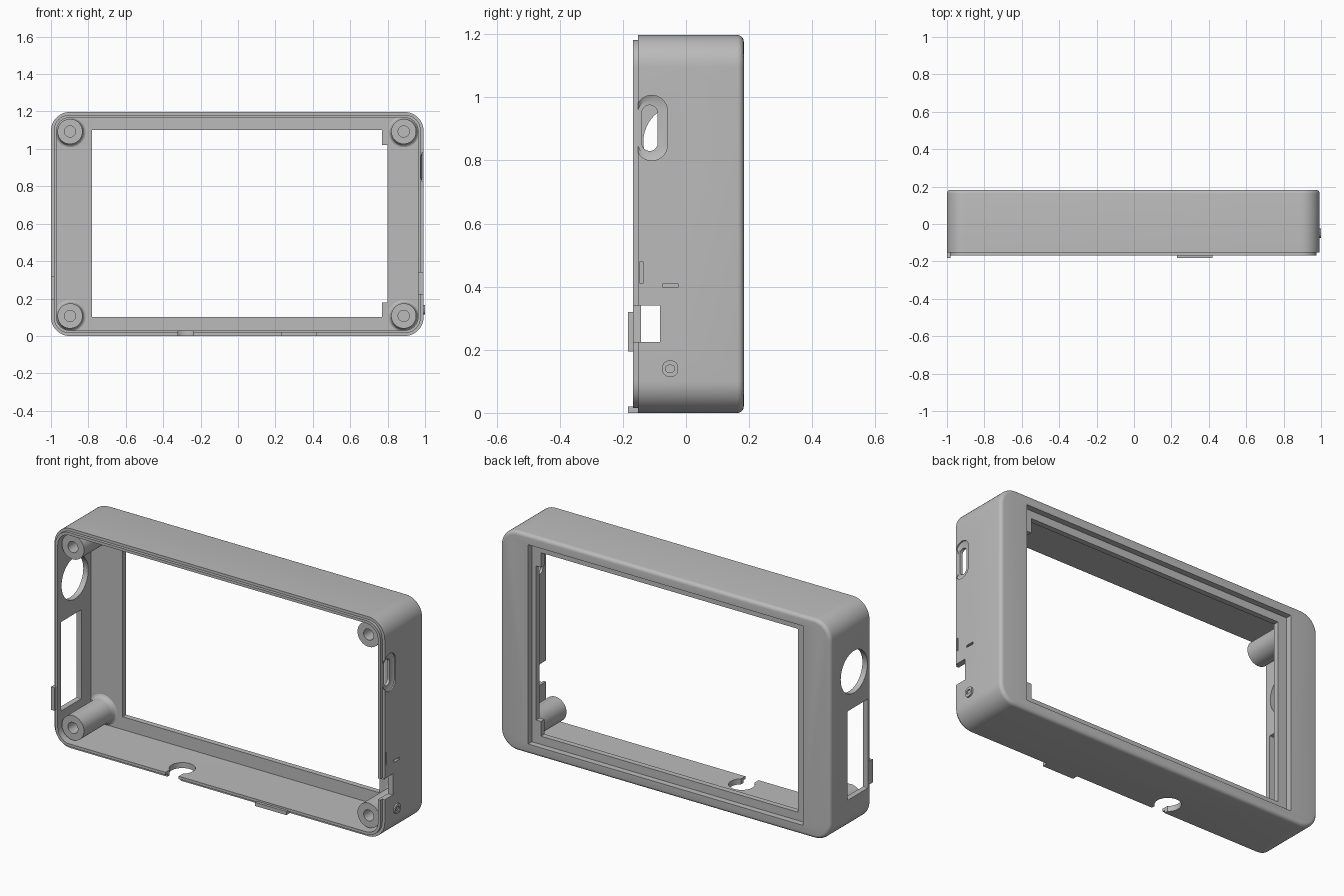
import bpy
import bmesh
import math
from mathutils import Matrix

if "Cube" in bpy.data.objects:
    bpy.data.objects.remove(bpy.data.objects["Cube"], do_unlink=True)

grey = bpy.data.materials.new("plain grey")
grey.use_nodes = True
colour = (0.5, 0.5, 0.5, 1)
grey.diffuse_color = colour
grey.node_tree.nodes["Principled BSDF"].inputs["Base Color"].default_value = colour

LEFT, RIGHT, TOP = -1.0, 0.992, 1.197
FRONT, STEP, LIP, BACK = -0.183, -0.152, -0.168, 0.183
PLATE = 0.12
CORNER, WALL, LIP_INSET = 0.1, 0.03, 0.015


def finish(name, bm):
    bmesh.ops.remove_doubles(bm, verts=bm.verts, dist=1e-5)
    bmesh.ops.recalc_face_normals(bm, faces=bm.faces)
    mesh = bpy.data.meshes.new(name)
    bm.to_mesh(mesh)
    bm.free()
    mesh.materials.append(grey)
    obj = bpy.data.objects.new(name, mesh)
    bpy.context.collection.objects.link(obj)
    return obj


def outline(u0, u1, v0, v1, r):
    """Rectangle with rounded corners."""
    steps = 12 if r else 0
    pts = []
    for k, (u, v) in enumerate([(u1 - r, v1 - r), (u0 + r, v1 - r),
                                (u0 + r, v0 + r), (u1 - r, v0 + r)]):
        for i in range(steps + 1):
            a = math.pi / 2 * (k + i / max(steps, 1))
            pts.append((u + r * math.cos(a), v + r * math.sin(a)))
    return pts


def loft(name, axis, sections):
    """Solid through rounded rectangles (depth, u0, u1, v0, v1, radius)."""
    place = {"X": lambda u, v, w: (w, u, v),
             "Y": lambda u, v, w: (u, w, v),
             "Z": lambda u, v, w: (u, v, w)}[axis]
    bm = bmesh.new()
    rings = [[bm.verts.new(place(u, v, w)) for u, v in outline(*rect)]
             for w, *rect in sections]
    for a, b in zip(rings, rings[1:]):
        for i in range(len(a)):
            j = (i + 1) % len(a)
            bm.faces.new((a[i], a[j], b[j], b[i]))
    bm.faces.new(rings[0])
    bm.faces.new(rings[-1])
    return finish(name, bm)


def prism(name, axis, w0, w1, *rect):
    return loft(name, axis, [(w0, *rect), (w1, *rect)])


def case_section(y, inset):
    return (y, LEFT + inset, RIGHT - inset, inset, TOP - inset, CORNER - inset)


def activate(obj):
    bpy.ops.object.select_all(action="DESELECT")
    obj.select_set(True)
    bpy.context.view_layer.objects.active = obj


def cut(target, cutter):
    cutter.hide_render = True
    mod = target.modifiers.new("cut", "BOOLEAN")
    mod.operation = "DIFFERENCE"
    mod.solver = "EXACT"
    mod.object = cutter
    activate(target)
    bpy.ops.object.modifier_apply(modifier=mod.name)
    bpy.data.objects.remove(cutter, do_unlink=True)


def smooth(obj):
    activate(obj)
    bpy.ops.object.shade_smooth_by_angle(angle=math.radians(30))


# Outer case with a stepped front lip and a softly rounded back edge
EDGE = 0.02
sections = [case_section(LIP, LIP_INSET), case_section(STEP, LIP_INSET),
            case_section(STEP, 0)]
for i in range(6):
    a = math.pi / 2 * i / 5
    sections.append(case_section(BACK - EDGE + EDGE * math.sin(a),
                                 EDGE - EDGE * math.cos(a)))
case = loft("case", "Y", sections)

# Hollow interior, screen window with corner tabs, and back recess
cut(case, loft("hollow", "Y", [case_section(-0.4, WALL), case_section(PLATE, WALL)]))
cut(case, prism("window", "Y", 0, 0.4, -0.78, 0.77, 0.1, 1.1, 0))
cut(case, prism("window_side", "Y", 0, 0.4, 0.7, 0.8, 0.18, 1.02, 0))
cut(case, prism("back_recess", "Y", 0.15, 0.4, -0.833, 0.825, 0.055, 1.142, 0))

# Round port and long port in the right wall
cut(case, prism("round_port", "X", -1.2, -0.9, -0.135, 0.095, 0.745, 0.975, 0.115))
cut(case, prism("long_port", "X", -1.2, -0.9, -0.142, 0.035, 0.18, 0.665, 0.004))

# Left wall: flared oval socket, open notch and two shallow slits
cut(case, loft("socket_flare", "X", [
    (1.1, -0.158, -0.059, 0.8, 1.006, 0.049),
    (0.985, -0.158, -0.059, 0.8, 1.006, 0.049),
    (0.978, -0.153, -0.073, 0.816, 0.99, 0.04)]))
cut(case, prism("socket_hole", "X", 0.9, 1.1, -0.14, -0.09, 0.83, 0.975, 0.0249))
cut(case, prism("side_notch", "X", 0.9, 1.1, -0.3, -0.083, 0.225, 0.34, 0))
cut(case, prism("upright_slit", "X", 0.975, 1.1, -0.146, -0.136, 0.41, 0.48, 0))
cut(case, prism("level_slit", "X", 0.975, 1.1, -0.073, -0.026, 0.398, 0.41, 0))

# Keyhole cable notch in the floor
cut(case, prism("cable_hole", "Z", -0.1, 0.08, -0.345, -0.215, -0.145, -0.015, 0.065))
cut(case, prism("cable_slot", "Z", -0.1, 0.08, -0.32, -0.24, -0.3, -0.08, 0))
smooth(case)

# Small button collar on the left wall
collar = prism("button_collar", "X", RIGHT - 0.01, 1.0, -0.075, -0.025, 0.114, 0.166, 0.022)
cut(collar, prism("button_dip", "X", 0.994, 1.1, -0.065, -0.036, 0.129, 0.151, 0.01))
smooth(collar)

# Snap tabs on the front lip
prism("bottom_tab", "Y", FRONT, STEP, 0.23, 0.42, 0, 0.02, 0)
prism("right_tab", "Y", FRONT, STEP, LEFT, LEFT + 0.02, 0.195, 0.32, 0)

# Screw posts: hollow turned profiles flaring into the back plate
POST = [(0, 0), (0.03, 0), (0.03, -0.14), (0.067, -0.14), (0.067, 0.09),
        (0.07, 0.106), (0.076, 0.116), (0.087, 0.122), (0, 0.125)]


def screw_post(name, x, z, segments=40):
    bm = bmesh.new()
    verts = [bm.verts.new((r, y, 0)) for r, y in POST]
    edges = [bm.edges.new(pair) for pair in zip(verts, verts[1:])]
    bmesh.ops.spin(bm, geom=verts + edges, axis=(0, 1, 0), cent=(0, 0, 0),
                   angle=math.tau, steps=segments)
    bmesh.ops.transform(bm, matrix=Matrix.Translation((x, 0, z)), verts=bm.verts)
    smooth(finish(name, bm))


for side, x in (("right", -0.898), ("left", 0.886)):
    for level, z in (("lower", 0.107), ("upper", 1.093)):
        screw_post(f"{level}_{side}_screw_post", x, z)
